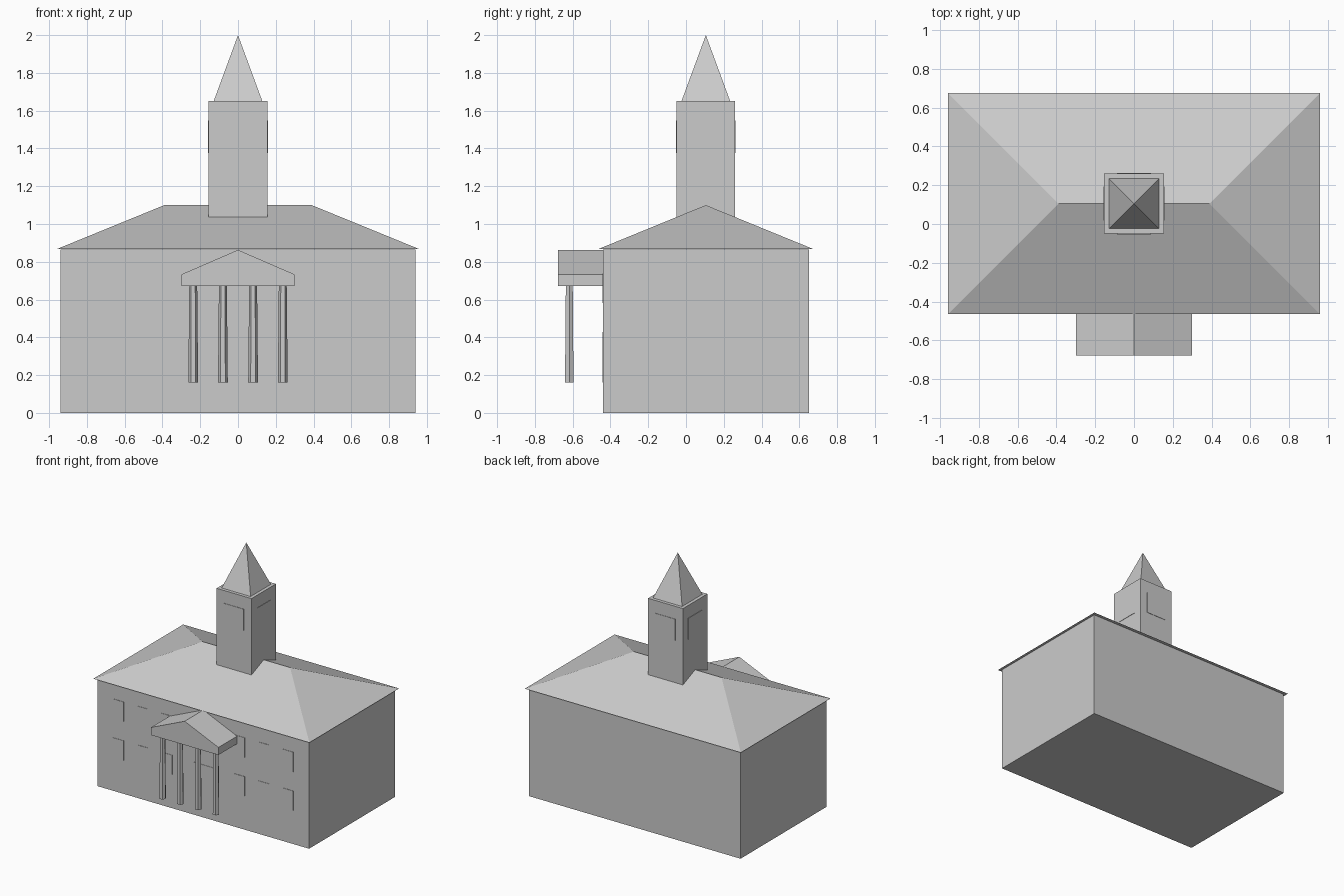
import bpy
from math import pi
from mathutils import Vector

if "Cube" in bpy.data.objects:
    bpy.data.objects.remove(bpy.data.objects["Cube"], do_unlink=True)

# One stone grey for the whole building
stone = bpy.data.materials.new("stone_grey")
GREY = (0.6, 0.6, 0.6, 1)
stone.use_nodes = True
stone.diffuse_color = GREY
stone.node_tree.nodes["Principled BSDF"].inputs["Base Color"].default_value = GREY

MID_Y = 0.105      # ridge, tower and spire line
FRONT = -0.44      # front wall
PLATE = 0.003      # window relief


def mesh(name, verts, faces):
    data = bpy.data.meshes.new(name)
    data.from_pydata(verts, [], faces)
    data.materials.append(stone)
    obj = bpy.data.objects.new(name, data)
    bpy.context.collection.objects.link(obj)
    return obj


def box(name, low, high):
    low, high = Vector(low), Vector(high)
    bpy.ops.mesh.primitive_cube_add(size=1, location=(low + high) / 2)
    obj = bpy.context.object
    obj.name = name
    obj.scale = high - low
    obj.data.materials.append(stone)
    return obj


def cone(name, sides, r_low, r_high, low, high, x, y, turn=0):
    bpy.ops.mesh.primitive_cone_add(vertices=sides, radius1=r_low, radius2=r_high,
                                    depth=high - low, location=(x, y, (low + high) / 2),
                                    rotation=(0, 0, turn))
    obj = bpy.context.object
    obj.name = name
    obj.data.materials.append(stone)


# Main hall
box("hall_walls", (-0.94, FRONT, 0), (0.94, 0.65, 0.865))

# Hipped roof with a small overhang
ex, ey, ez = 0.96, 0.57, 0.867
eaves = [(sx * ex, MID_Y + sy * ey, ez) for sx, sy in ((-1, -1), (1, -1), (1, 1), (-1, 1))]
ridge = [(-0.39, MID_Y, 1.10), (0.39, MID_Y, 1.10)]
mesh("hipped_roof", eaves + ridge,
     [(3, 2, 1, 0), (0, 1, 5, 4), (1, 2, 5), (2, 3, 4, 5), (3, 0, 4)])

# Bell tower and spire
T = 0.155
box("tower", (-T, MID_Y - T, 0.98), (T, MID_Y + T, 1.65))
cone("spire", 4, 0.129 * 2 ** 0.5, 0, 1.65, 2.0, 0, MID_Y, pi / 4)

# Tower openings on all four sides
W = 0.088
for side, s in (("front", -1), ("back", 1)):
    edge = sorted((MID_Y + s * T, MID_Y + s * (T + PLATE)))
    box("tower_window_" + side, (-W, edge[0], 1.375), (W, edge[1], 1.548))
for side, s in (("right", -1), ("left", 1)):
    edge = sorted((s * T, s * (T + PLATE)))
    box("tower_window_" + side, (edge[0], MID_Y - W, 1.375), (edge[1], MID_Y + W, 1.548))

# Two rows of front windows, three each side of the entrance
for s in (-1, 1):
    for x in (0.322, 0.538, 0.754):
        for z in (0.27, 0.582):
            box("hall_window", (s * x - 0.047, FRONT - PLATE, z),
                (s * x + 0.047, FRONT, z + 0.157))
box("front_door", (-0.09, FRONT - PLATE, 0.16), (0.09, FRONT, 0.423))

# Gabled portico: a five-sided profile run from front to back
profile = [(-0.3, 0.672), (0.3, 0.672), (0.3, 0.733), (0, 0.863), (-0.3, 0.733)]
n = len(profile)
verts = [(x, y, z) for y in (-0.677, FRONT) for x, z in profile]
sides = [(i, i + n, (i + 1) % n + n, (i + 1) % n) for i in range(n)]
mesh("portico_gable", verts,
     [tuple(range(n)), tuple(reversed(range(n, 2 * n)))] + sides)

# Slightly tapered hexagonal columns
for x in (-0.237, -0.08, 0.08, 0.237):
    cone("portico_column", 6, 0.026, 0.021, 0.16, 0.672, x, -0.618, pi / 6)
